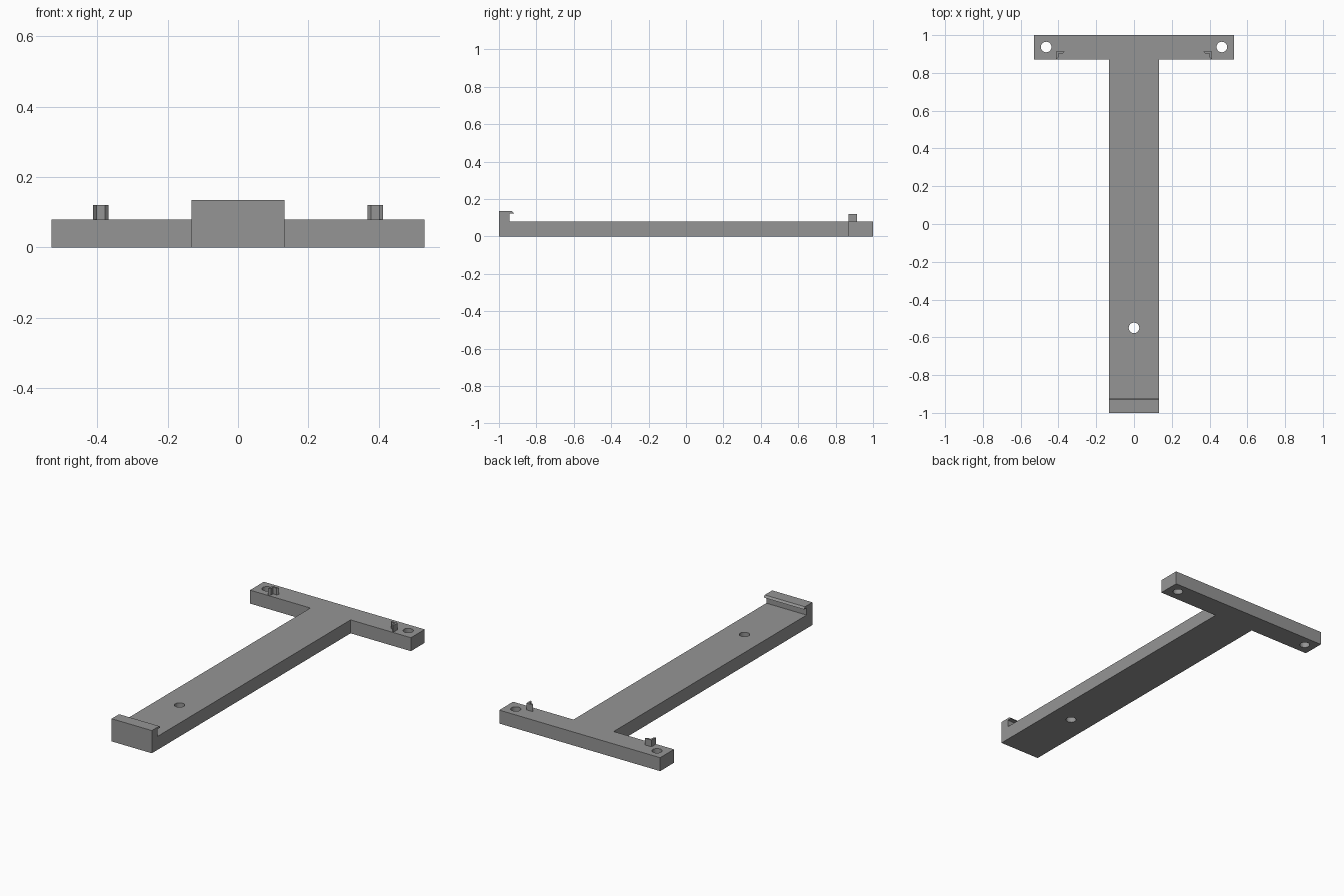
import bpy, bmesh, math
from mathutils import Vector

if "Cube" in bpy.data.objects:
    bpy.data.objects.remove(bpy.data.objects["Cube"])

T = 0.08          # plate thickness
HALF = 0.1325     # half width of the stem

grey = bpy.data.materials.new("plain grey")
grey.diffuse_color = (0.3, 0.3, 0.3, 1)
grey.use_nodes = True
grey.node_tree.nodes["Principled BSDF"].inputs["Base Color"].default_value = grey.diffuse_color


def prism(name, points, direction):
    """Extrude a closed outline along a direction."""
    bm = bmesh.new()
    face = bm.faces.new([bm.verts.new(p) for p in points])
    ext = bmesh.ops.extrude_face_region(bm, geom=[face])
    verts = [v for v in ext["geom"] if isinstance(v, bmesh.types.BMVert)]
    bmesh.ops.translate(bm, verts=verts, vec=Vector(direction))
    bmesh.ops.recalc_face_normals(bm, faces=bm.faces)
    mesh = bpy.data.meshes.new(name)
    bm.to_mesh(mesh)
    bm.free()
    mesh.materials.append(grey)
    obj = bpy.data.objects.new(name, mesh)
    bpy.context.collection.objects.link(obj)
    return obj


def combine(target, other, operation):
    """Apply a boolean and remove the helper."""
    mod = target.modifiers.new("boolean", 'BOOLEAN')
    mod.operation, mod.solver, mod.object = operation, 'EXACT', other
    bpy.context.view_layer.objects.active = target
    bpy.ops.object.modifier_apply(modifier=mod.name)
    bpy.data.objects.remove(other)


# Long stem with the hooked lip at its front end, as a side profile
side = [(-1, 0), (0.93, 0), (0.93, T), (-0.945, T), (-0.945, 0.123),
        (-0.92, 0.123), (-0.93, 0.135), (-1, 0.135)]
body = prism("t_bracket", [(-HALF, y, z) for y, z in side], (2 * HALF, 0, 0))

# Crossbar at the back
bar = [(-0.53, 0.87), (0.53, 0.87), (0.53, 1), (-0.53, 1)]
combine(body, prism("crossbar", [(x, y, 0) for x, y in bar], (0, 0, T)), 'UNION')

# Screw holes
for cx, cy in [(-0.465, 0.937), (0.465, 0.937), (0, -0.55)]:
    ring = [(cx + 0.028 * math.cos(a), cy + 0.028 * math.sin(a), -0.05)
            for a in (i * math.tau / 32 for i in range(32))]
    cutter = prism("hole_cutter", ring, (0, 0, 0.2))
    cutter.hide_render = True
    combine(body, cutter, 'DIFFERENCE')

# Corner pegs: small angle pieces with mitred ends, mirrored left and right
corner = [(0.412, 0.913), (0.368, 0.913), (0.379, 0.902),
          (0.401, 0.902), (0.401, 0.881), (0.412, 0.87)]
for side_name, s in (("left", -1), ("right", 1)):
    prism(side_name + "_corner_peg", [(s * x, y, T) for x, y in corner], (0, 0, 0.04))
